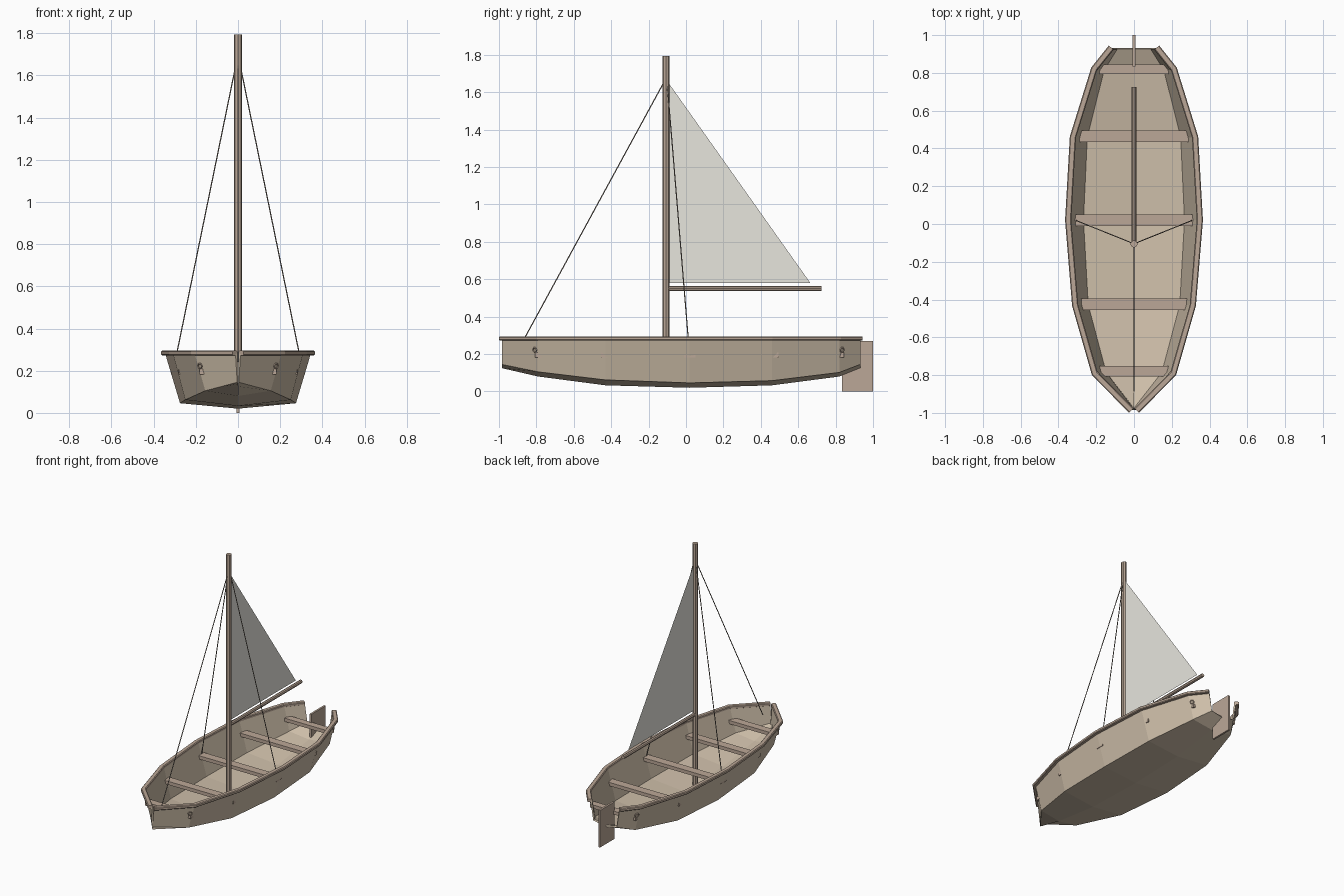
import bpy, bmesh
from math import pi
from mathutils import Vector

if "Cube" in bpy.data.objects:
    bpy.data.objects.remove(bpy.data.objects["Cube"])


def material(name, rgb):
    m = bpy.data.materials.new(name)
    m.diffuse_color = (*rgb, 1)
    m.use_nodes = True
    m.node_tree.nodes["Principled BSDF"].inputs["Base Color"].default_value = m.diffuse_color
    return m


HULL = material("pale_wood", (0.62, 0.52, 0.40))
TRIM = material("dark_wood", (0.50, 0.39, 0.31))
CLOTH = material("sailcloth", (0.80, 0.79, 0.73))
ROPE = material("rope", (0.28, 0.24, 0.20))


def mesh(name, verts, faces, mat):
    me = bpy.data.meshes.new(name)
    me.from_pydata(verts, [], faces)
    bm = bmesh.new()
    bm.from_mesh(me)
    bmesh.ops.recalc_face_normals(bm, faces=bm.faces)
    bm.to_mesh(me)
    bm.free()
    ob = bpy.data.objects.new(name, me)
    bpy.context.collection.objects.link(ob)
    me.materials.append(mat)
    return ob


def box(name, size, loc, mat):
    x, y, z = (s / 2 for s in size)
    v = [(i * x, j * y, k * z) for i in (-1, 1) for j in (-1, 1) for k in (-1, 1)]
    f = [(0, 1, 3, 2), (4, 5, 7, 6), (0, 1, 5, 4), (2, 3, 7, 6), (0, 2, 6, 4), (1, 3, 7, 5)]
    ob = mesh(name, v, f, mat)
    ob.location = loc
    return ob


def rod(name, a, b, r, sides, mat):
    a, b = Vector(a), Vector(b)
    bpy.ops.mesh.primitive_cylinder_add(vertices=sides, radius=r, depth=(b - a).length,
                                        location=(a + b) / 2)
    ob = bpy.context.object
    ob.name = name
    ob.rotation_euler = (b - a).to_track_quat('Z', 'Y').to_euler()
    ob.data.materials.append(mat)
    return ob


# Hull stations: y, half width at rim, half width at chine, chine z, keel z
STATIONS = [(-0.985, 0.012, 0.004, 0.145, 0.125), (-0.79, 0.205, 0.155, 0.105, 0.080),
            (-0.43, 0.308, 0.250, 0.062, 0.033), (0.02, 0.345, 0.275, 0.046, 0.020),
            (0.46, 0.320, 0.255, 0.058, 0.033), (0.82, 0.208, 0.165, 0.102, 0.080),
            (0.932, 0.118, 0.095, 0.145, 0.125)]
RIM = 0.28

# Hull shell, open at the stern
verts, faces = [], []
for y, w, c, zc, zk in STATIONS:
    verts += [(-w, y, RIM), (-c, y, zc), (0, y, zk), (c, y, zc), (w, y, RIM)]
for i in range(len(STATIONS) - 1):
    for j in range(4):
        a = i * 5 + j
        faces.append((a, a + 1, a + 6, a + 5))
hull = mesh("hull", verts, faces, HULL)
if hull.data.polygons[1].normal.z > 0:
    hull.data.flip_normals()
sol = hull.modifiers.new("thickness", 'SOLIDIFY')
sol.thickness = 0.012
sol.offset = -1

# Gunwale rails: chamfered strip mitred along the rim
PROFILE = [(-0.013, 0.277), (-0.008, 0.272), (0.015, 0.272), (0.020, 0.277),
           (0.020, 0.290), (0.015, 0.295), (-0.008, 0.295), (-0.013, 0.290)]
path = [Vector((s[1], s[0])) for s in STATIONS]
n, k = len(path), len(PROFILE)
for side, label in ((1, "right"), (-1, "left")):
    verts, faces = [], []
    for i, p in enumerate(path):
        segs = [(path[j + 1] - path[j]).normalized() for j in (i - 1, i) if 0 <= j < n - 1]
        norms = [Vector((d.y, -d.x)) for d in segs]
        m = sum(norms, Vector((0, 0))).normalized()
        m /= m.dot(norms[0])
        verts += [(side * (p.x + m.x * u), p.y + m.y * u, z) for u, z in PROFILE]
    for i in range(n - 1):
        for j in range(k):
            a, b = i * k + j, i * k + (j + 1) % k
            faces.append((a, b, b + k, a + k))
    faces += [tuple(range(k)), tuple(range((n - 1) * k, n * k))]
    mesh("gunwale_" + label, verts, faces, TRIM)

# Bench seats
for y, w, d in ((-0.78, 0.183, 0.055), (-0.425, 0.283, 0.06), (0.02, 0.318, 0.06),
                (0.465, 0.290, 0.06), (0.82, 0.183, 0.05)):
    box("seat", (2 * w, d, 0.025), (0, y, 0.195), TRIM)

# Rudder
box("rudder", (0.014, 0.165, 0.27), (0, 0.9175, 0.135), TRIM)

# Rope rings on bow and stern sides
for sx in (-1, 1):
    for y, x, ny in ((-0.808, 0.180, -1.0), (0.834, 0.188, 0.85)):
        bpy.ops.mesh.primitive_torus_add(major_segments=6, minor_segments=4,
                                         major_radius=0.013, minor_radius=0.004,
                                         location=(sx * x, y, 0.222))
        ring = bpy.context.object
        ring.name = "rope_ring"
        ring.rotation_euler = Vector((sx, ny, -0.2)).to_track_quat('Z', 'Y').to_euler()
        ring.data.materials.append(TRIM)

# Mast and boom
rod("mast", (0, -0.106, 0.03), (0, -0.106, 1.795), 0.019, 8, TRIM)
rod("boom", (0, -0.10, 0.55), (0, 0.725, 0.55), 0.013, 8, TRIM)

# Sail
mesh("sail", [(0, -0.09, 1.645), (0, -0.09, 0.58), (0, 0.665, 0.58)], [(0, 1, 2)], CLOTH)

# Stays
rod("forestay", (0, -0.12, 1.65), (0, -0.885, 0.245), 0.003, 6, ROPE)
for sx in (-1, 1):
    rod("shroud", (sx * 0.012, -0.10, 1.64), (sx * 0.305, 0.018, 0.21), 0.003, 6, ROPE)
